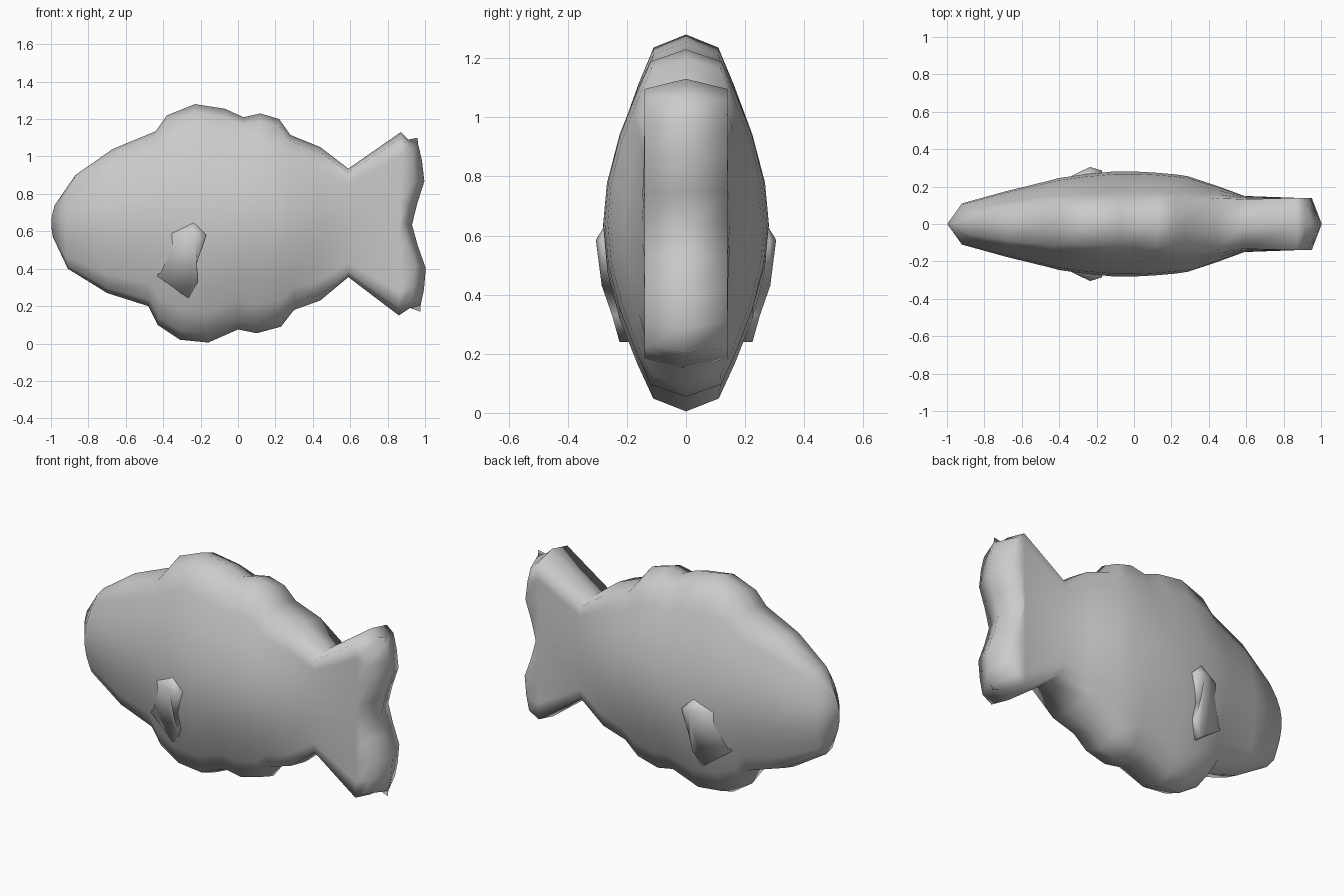
import bpy
import bmesh
from math import sin, pi

if "Cube" in bpy.data.objects:
    bpy.data.objects.remove(bpy.data.objects["Cube"])

GREY = (0.6, 0.6, 0.6, 1)
grey = bpy.data.materials.new("plain grey")
grey.use_nodes = True
grey.diffuse_color = GREY
grey.node_tree.nodes["Principled BSDF"].inputs["Base Color"].default_value = GREY


def finish(name, bm):
    """Turn a bmesh into a smooth shaded grey object."""
    bmesh.ops.remove_doubles(bm, verts=bm.verts[:], dist=0.0005)
    bmesh.ops.recalc_face_normals(bm, faces=bm.faces[:])
    for face in bm.faces:
        face.smooth = True
    mesh = bpy.data.meshes.new(name)
    bm.to_mesh(mesh)
    bm.free()
    mesh.materials.append(grey)
    obj = bpy.data.objects.new(name, mesh)
    bpy.context.collection.objects.link(obj)


# Heights across a section, from the back ridge (0) to the belly ridge (1)
LEVELS = [0, 0.035, 0.13, 0.25, 0.38, 0.5, 0.62, 0.75, 0.87, 0.965, 1]

# Sections: top x, top z, bottom x, bottom z, half width, ridge half width
SECTIONS = [
    (-0.98, 0.74, -0.99, 0.57, 0, 0),
    (-0.87, 0.90, -0.91, 0.40, 0.11, 0.05),
    (-0.67, 1.04, -0.70, 0.27, 0.175, 0.08),
    (-0.44, 1.135, -0.48, 0.20, 0.23, 0.10),
    (-0.38, 1.22, -0.43, 0.10, 0.245, 0.09),
    (-0.23, 1.28, -0.31, 0.02, 0.265, 0.09),
    (-0.07, 1.255, -0.16, 0.005, 0.28, 0.09),
    (0.03, 1.21, 0.00, 0.075, 0.28, 0.10),
    (0.12, 1.23, 0.10, 0.055, 0.275, 0.10),
    (0.22, 1.20, 0.23, 0.09, 0.265, 0.10),
    (0.28, 1.115, 0.30, 0.18, 0.255, 0.12),
    (0.44, 1.05, 0.44, 0.23, 0.205, 0.13),
    (0.59, 0.935, 0.59, 0.355, 0.15, 0.13),
    (0.87, 1.13, 0.86, 0.15, 0.14, 0.14),
    (0.91, 1.09, 0.92, 0.19, 0.14, 0.14),
    (0.96, 1.10, 0.975, 0.17, 0, 0),
]


def section_points(index):
    """One closed ring of points around the fish."""
    xt, zt, xb, zb, width, ridge = SECTIONS[index]
    side = []
    for t in LEVELS:
        x = xt + (xb - xt) * t
        if index < 2:                        # rounded nose
            x -= (0.013, 0.03)[index] * sin(pi * t)
        if index >= len(SECTIONS) - 2:       # notched tail edge
            x += 0.042 * sin(2 * pi * t) ** 2 - 0.037 * sin(pi * t) ** 4
        y = 0 if t in (0, 1) else ridge + (width - ridge) * sin(pi * t)
        side.append((x, y, zt + (zb - zt) * t))
    return side + [(x, -y, z) for x, y, z in side[-2:0:-1]]


# Body, back and belly fins and tail as one loft
bm = bmesh.new()
rings = [[bm.verts.new(p) for p in section_points(i)] for i in range(len(SECTIONS))]
count = len(rings[0])
for a, b in zip(rings, rings[1:]):
    for i in range(count):
        j = (i + 1) % count
        bm.faces.new((a[i], a[j], b[j], b[i]))
finish("body", bm)

# Side fins: a raised crest fanned to an outline that sinks into the body
CREST = (-0.235, 0.305, 0.585)
OUTLINE = [(-0.39, 0.23, 0.59), (-0.24, 0.265, 0.65), (-0.17, 0.285, 0.58),
           (-0.22, 0.285, 0.43), (-0.215, 0.25, 0.33), (-0.265, 0.225, 0.24),
           (-0.43, 0.19, 0.36)]
for name, s in (("left_side_fin", 1), ("right_side_fin", -1)):
    # the fish faces -x along its length; sides lie along y
    bm = bmesh.new()
    top = bm.verts.new((CREST[0], s * CREST[1], CREST[2]))
    rim = [bm.verts.new((x, s * y, z)) for x, y, z in OUTLINE]
    root = [bm.verts.new((x, s * 0.14, z)) for x, y, z in OUTLINE]
    for i in range(len(rim)):
        j = (i + 1) % len(rim)
        bm.faces.new((top, rim[i], rim[j]))
        bm.faces.new((rim[i], root[i], root[j], rim[j]))
    bm.faces.new(root)
    finish(name, bm)
